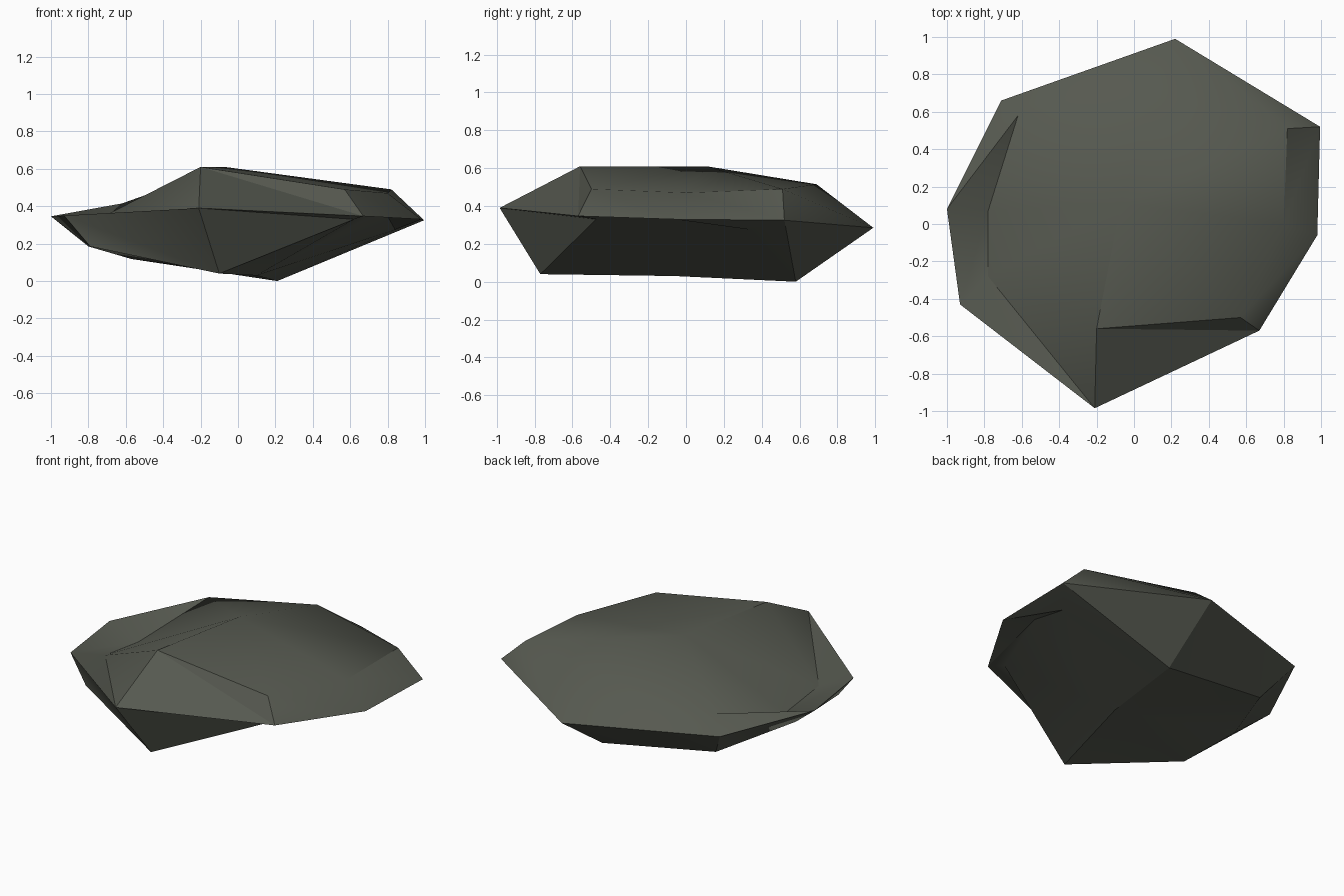
import bpy, bmesh, math

if "Cube" in bpy.data.objects:
    bpy.data.objects.remove(bpy.data.objects["Cube"])

# Three eight-sided rings, running anticlockwise from the front point
upper = [(-0.20, -0.56, 0.61), (0.57, -0.50, 0.49), (0.80, 0.00, 0.47), (0.82, 0.51, 0.49),
         (0.10, 0.69, 0.515), (-0.62, 0.58, 0.415), (-0.78, 0.07, 0.27), (-0.78, -0.28, 0.315)]
rim = [(-0.21, -0.985, 0.39), (0.67, -0.57, 0.347), (0.98, -0.06, 0.33), (0.995, 0.52, 0.325),
       (0.22, 0.99, 0.285), (-0.71, 0.66, 0.317), (-1.0, 0.08, 0.346), (-0.93, -0.43, 0.35)]
lower = [(-0.10, -0.77, 0.04), (0.62, -0.475, 0.33), (0.78, 0.0, 0.38), (0.84, 0.34, 0.275),
         (0.21, 0.58, 0.0), (-0.57, 0.50, 0.118), (-0.80, -0.01, 0.185), (-0.79, -0.47, 0.185)]

stone = bpy.data.materials.new("grey_green_stone")
stone.diffuse_color = (0.093, 0.1, 0.08, 1)
stone.use_nodes = True
stone.node_tree.nodes["Principled BSDF"].inputs["Base Color"].default_value = stone.diffuse_color

bm = bmesh.new()
rings = [[bm.verts.new(p) for p in ring] for ring in (lower, rim, upper)]
top = bm.verts.new((-0.07, 0.11, 0.61))
bottom = bm.verts.new((0.10, -0.06, 0.03))

# Sides between the rings, then fans closing the top and bottom
for i in range(8):
    j = (i + 1) % 8
    for a, b in zip(rings, rings[1:]):
        bm.faces.new((a[i], a[j], b[i]))
        bm.faces.new((a[j], b[j], b[i]))
    bm.faces.new((rings[2][i], rings[2][j], top))
    bm.faces.new((rings[0][j], rings[0][i], bottom))
bmesh.ops.recalc_face_normals(bm, faces=bm.faces)

mesh = bpy.data.meshes.new("rock")
bm.to_mesh(mesh)
bm.free()
mesh.materials.append(stone)
rock = bpy.data.objects.new("rock", mesh)
bpy.context.collection.objects.link(rock)

# Soft faces with sharp ridges
bpy.context.view_layer.objects.active = rock
rock.select_set(True)
bpy.ops.object.shade_smooth_by_angle(angle=math.radians(30))
